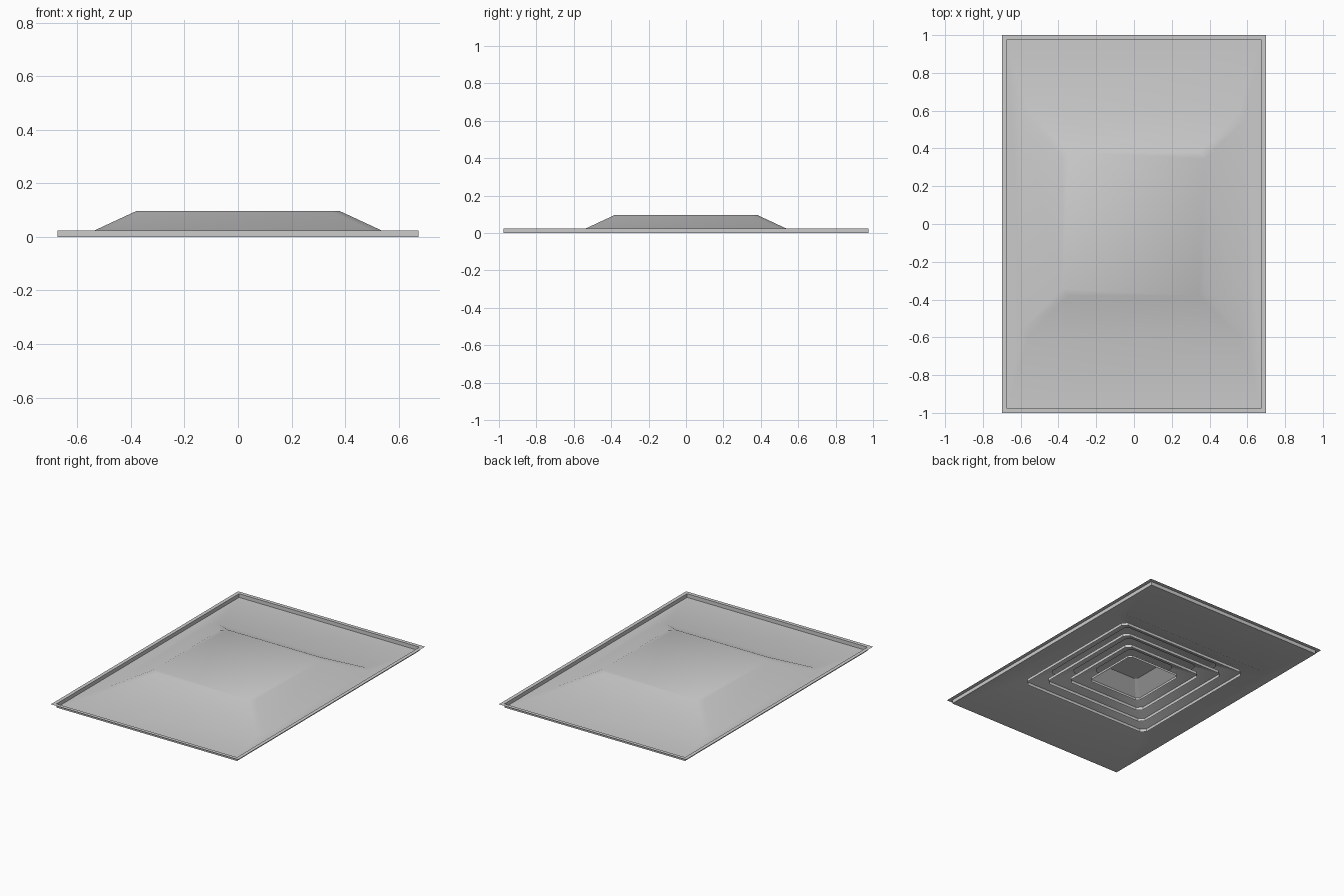
import bpy, bmesh, math

if "Cube" in bpy.data.objects:
    bpy.data.objects.remove(bpy.data.objects["Cube"])


def ring(bm, hx, hy, c, z):
    # rectangle outline with chamfered corners, counter-clockwise
    pts = [(hx, -hy + c), (hx, hy - c), (hx - c, hy), (-hx + c, hy),
           (-hx, hy - c), (-hx, -hy + c), (-hx + c, -hy), (hx - c, -hy)]
    return [bm.verts.new((x, y, z)) for x, y in pts]


def loft(name, sections, cap=False):
    # sheet-metal surface through nested outlines, from outside to inside
    bm = bmesh.new()
    rings = [ring(bm, *s) for s in sections]
    for a, b in zip(rings, rings[1:]):
        for i in range(8):
            j = (i + 1) % 8
            bm.faces.new((a[i], a[j], b[j], b[i]))
    if cap:
        bm.faces.new(rings[-1])
    bmesh.ops.remove_doubles(bm, verts=bm.verts[:], dist=1e-5)
    me = bpy.data.meshes.new(name)
    bm.to_mesh(me)
    bm.free()
    ob = bpy.data.objects.new(name, me)
    bpy.context.collection.objects.link(ob)
    bpy.context.view_layer.objects.active = ob
    ob.select_set(True)
    bpy.ops.object.shade_smooth_by_angle(angle=math.radians(22))
    ob.select_set(False)
    return ob


# Mounting flange, recessed panel and closed raised hood
loft("panel_and_hood", [
    (0.70, 1.00, 0, 0.025),
    (0.675, 0.975, 0, 0.025),
    (0.675, 0.975, 0, 0.0),
    (0.589, 0.589, 0.035, 0.0),
    (0.38, 0.38, 0.035, 0.097)], cap=True)

# Nested louvre cones, each with a short upright lip
for n, h in enumerate((0.49, 0.395, 0.295)):
    loft(f"louvre_{n + 1}", [
        (h, h, 0.03, 0.0),
        (h, h, 0.03, 0.02),
        (h - 0.115, h - 0.115, 0.025, 0.073)])

# Steeper closed centre cone
loft("centre_cone", [
    (0.20, 0.20, 0.02, 0.0),
    (0.20, 0.20, 0.02, 0.015),
    (0.11, 0.11, 0.012, 0.085)], cap=True)
